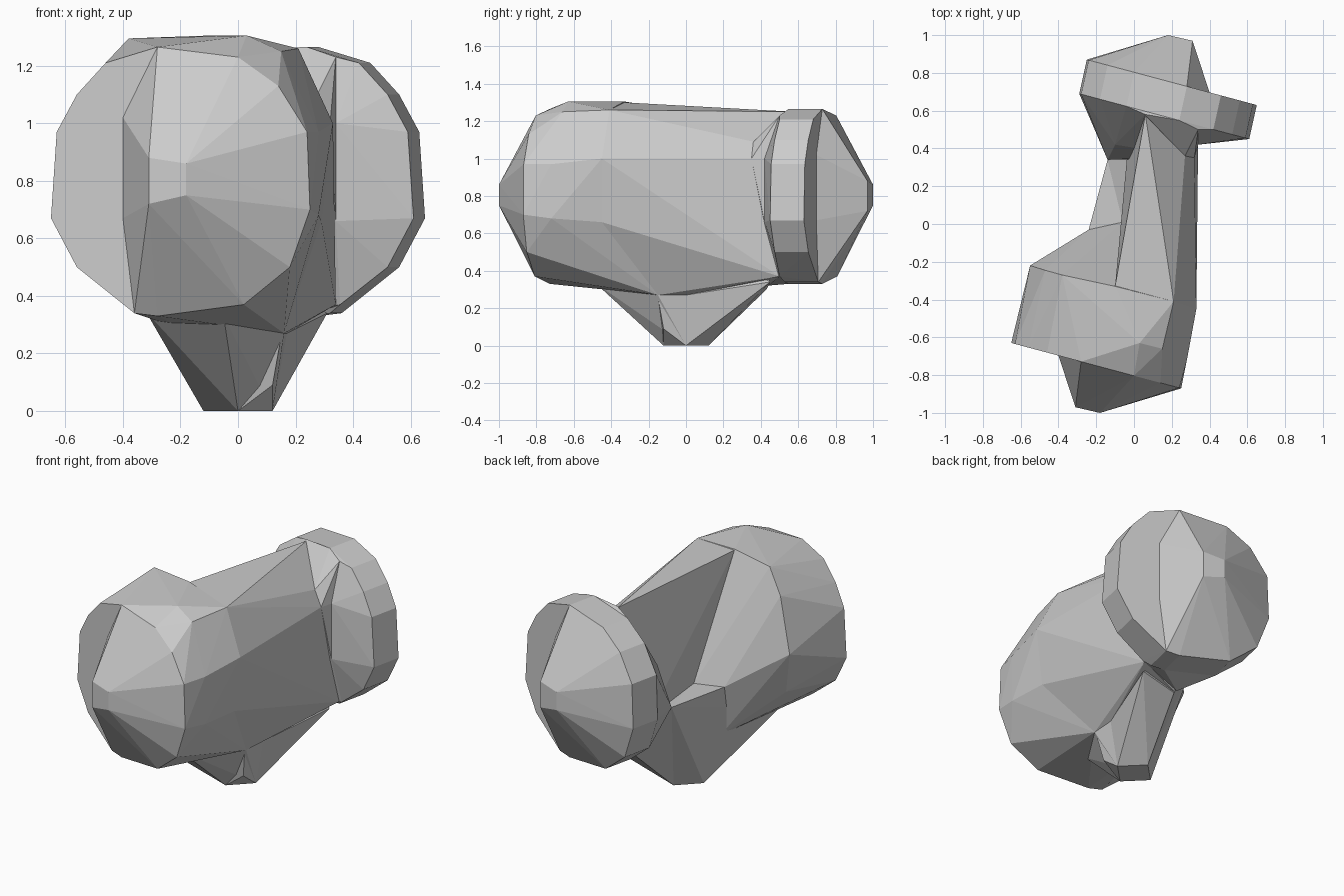
import bpy, bmesh

if "Cube" in bpy.data.objects:
    bpy.data.objects.remove(bpy.data.objects["Cube"])

# Lobe outline as (x, z); the lobe plane is slanted in plan
OUTLINE = [(-.65, .67), (-.63, .97), (-.56, 1.10), (-.46, 1.21), (-.28, 1.265),
           (0, 1.23), (.14, 1.13), (.24, .97), (.25, .70), (.18, .50),
           (.02, .37), (-.28, .33), (-.36, .34), (-.56, .50)]


def plane_y(x):
    return -.75 - .267 * (x + .2)


def turn(points):
    """Half turn about z, giving the opposite lobe."""
    return [(-x, -y, z) for x, y, z in points]


def ring(dx=0, dy=0, dz=0):
    return [(x + dx, plane_y(x) + dy, z + dz) for x, z in OUTLINE]


def hull(name, points):
    bm = bmesh.new()
    for p in points:
        bm.verts.new(p)
    bmesh.ops.remove_doubles(bm, verts=bm.verts, dist=.001)
    res = bmesh.ops.convex_hull(bm, input=bm.verts)
    junk = {g for g in res["geom_interior"] + res["geom_unused"]
            if isinstance(g, bmesh.types.BMVert)}
    bmesh.ops.delete(bm, geom=list(junk), context='VERTS')
    bmesh.ops.recalc_face_normals(bm, faces=bm.faces)
    me = bpy.data.meshes.new(name)
    bm.to_mesh(me)
    bm.free()
    ob = bpy.data.objects.new(name, me)
    bpy.context.collection.objects.link(ob)
    return ob


# Faceted cap: everything right of the crease, bulging outward
cap = [p for p in ring() if p[0] > -.40]
cap += [(-.40, plane_y(-.40), z) for z in (1.02, .67)]
cap += [(-.31, -.97, .88), (-.31, -.97, .72), (-.18, -1, .86), (-.18, -1, .75)]

# Front lobe: thick, with a ridged top, running back and down into the waist
front_lobe = ring() + [
    (-.55, -.22, .82), (-.47, -.245, 1.15), (-.38, -.27, 1.295),
    (-.10, -.33, 1.305), (.03, -.63, 1.305), (.15, -.66, 1.25), (.21, -.41, 1.26),
    (.33, -.45, 1.0), (.29, -.45, .66), (.28, -.72, .97), (.28, -.72, .68),
    (.16, -.15, .27), (-.05, -.48, .33), (-.28, -.45, .34), (-.47, -.30, .54),
    (-.24, -.03, .61), (-.06, .01, .60), (-.18, -.08, .28)]

# Back lobe: thinner disc with a shoulder where the waist meets it
shoulder = [(.34, .42, 1.0), (.34, .42, .66), (.34, .50, 1.23), (.355, .50, .37)]
back_lobe = turn(ring() + ring(.04, .18, 0)) + shoulder

# Waist between the lobes
ledge = [(-.24, -.03, .61), (-.06, .01, .60), (-.14, .34, .60)]
waist = [(-.10, -.33, 1.30), (.21, -.41, 1.26), (.06, .58, 1.25), (.27, .36, 1.09),
         (.33, -.45, 1.0), (.32, .35, 1.0), (.29, -.45, .66), (.28, .05, .60),
         (.34, .50, .37), (.16, -.15, .27), (.17, 0, .27),
         (-.06, .01, .60), (-.03, .43, .50), (.07, .43, .31)]

# Tapered neck behind the waist
neck = [p for p in turn(ring(.04, .18, 0)) if p[0] < .3] + shoulder
neck += [(-.10, .42, .88), (-.14, .34, .60), (.27, .36, 1.09),
         (.32, .35, 1.0), (.05, .43, .32), (.06, .58, 1.26)]

# Foot narrowing to a small diamond base, with a heel rising backwards
foot = ledge + [(-.12, 0, 0), (0, -.12, 0), (.12, 0, 0), (0, .12, 0),
                (-.32, -.46, .345), (-.05, -.48, .33), (.16, -.15, .27),
                (.17, 0, .27), (-.18, -.08, .28)]
heel = ledge[1:] + [(.12, 0, 0), (0, .12, 0), (0, 0, .05), (.07, .43, .30),
                    (.31, .45, .34), (.17, 0, .27)]
toe = [(0, -.12, 0), (.12, 0, 0), (.12, -.12, .09), (.15, -.15, .26), (0, 0, .2)]

body = hull("lobed_body", waist)
parts = [hull("front_lobe", front_lobe), hull("back_lobe", back_lobe),
         hull("front_cap", cap), hull("back_cap", turn(cap)),
         hull("neck", neck), hull("foot", foot), hull("heel", heel),
         hull("toe", toe)]

# Fuse the parts into one skin
for part in parts:
    mod = body.modifiers.new(part.name, 'BOOLEAN')
    mod.operation = 'UNION'
    mod.solver = 'EXACT'
    mod.object = part
bpy.context.view_layer.update()
fused = bpy.data.meshes.new_from_object(
    body.evaluated_get(bpy.context.evaluated_depsgraph_get()))
body.modifiers.clear()
body.data = fused
for part in parts:
    bpy.data.objects.remove(part)
